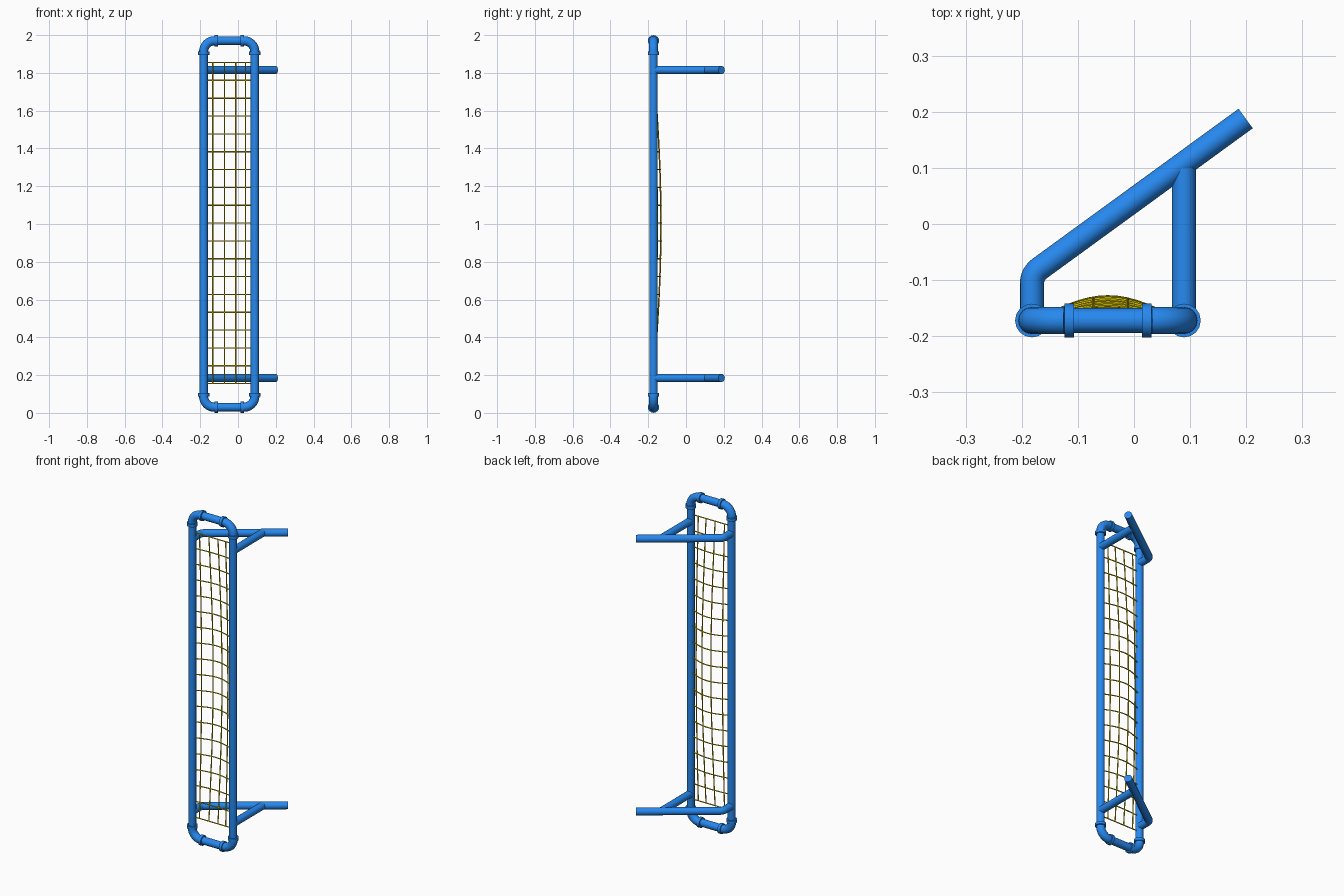
import bpy
from math import sin, cos, pi, radians
from mathutils import Vector

if "Cube" in bpy.data.objects:
    bpy.data.objects.remove(bpy.data.objects["Cube"])

XL, XR, Y = -0.182, 0.089, -0.172      # upright pipe centres
ZB, ZT = 0.03, 1.97                    # bottom and top rail centres
R, BEND = 0.022, 0.058


def material(name, color):
    m = bpy.data.materials.new(name)
    m.diffuse_color = (*color, 1)
    m.use_nodes = True
    m.node_tree.nodes["Principled BSDF"].inputs["Base Color"].default_value = m.diffuse_color
    return m


blue = material("blue_paint", (0.02, 0.25, 0.87))
yellow = material("yellow_cord", (0.72, 0.58, 0.0))


def tube(name, paths, radius, mat, res=6):
    """Round capped tubes along one or more point paths, as a single mesh."""
    cu = bpy.data.curves.new(name, 'CURVE')
    cu.dimensions = '3D'
    cu.bevel_depth = radius
    cu.bevel_resolution = res
    cu.use_fill_caps = True
    for pts in paths:
        sp = cu.splines.new('POLY')
        sp.points.add(len(pts) - 1)
        for p, co in zip(sp.points, pts):
            p.co = (*co, 1)
    ob = bpy.data.objects.new(name, cu)
    bpy.context.collection.objects.link(ob)
    bpy.ops.object.select_all(action='DESELECT')
    ob.select_set(True)
    bpy.context.view_layer.objects.active = ob
    bpy.ops.object.convert(target='MESH')
    ob = bpy.context.view_layer.objects.active
    ob.data.materials.clear()
    ob.data.materials.append(mat)
    bpy.ops.object.shade_smooth_by_angle(angle=radians(40))
    return ob


# Straight frame pipes
for side, x in (("left", XL), ("right", XR)):
    tube(f"{side}_upright", [[(x, Y, ZB + BEND), (x, Y, ZT - BEND)]], R, blue)
for end, z in (("bottom", ZB), ("top", ZT)):
    tube(f"{end}_rail", [[(XL + BEND, Y, z), (XR - BEND, Y, z)]], R, blue)

# Corner elbows with a collar at each mouth
for end, z, sz in (("bottom", ZB, 1), ("top", ZT, -1)):
    for side, x, sx in (("left", XL, 1), ("right", XR, -1)):
        arc = [(x + sx * BEND * (1 - cos(a)), Y, z + sz * BEND * (1 - sin(a)))
               for a in (i * pi / 24 for i in range(13))]
        tube(f"{end}_{side}_elbow", [arc], 0.024, blue)
        a, b = BEND, BEND + 0.017
        tube(f"{end}_{side}_collars",
             [[(x, Y, z + sz * a), (x, Y, z + sz * b)],
              [(x + sx * a, Y, z), (x + sx * b, Y, z)]], 0.03, blue)

# Wall brackets: bent diagonal arm plus straight strut
tip = Vector((0.199, 0.188, 0))
corner = Vector((XL, tip.y - 0.728 * (tip.x - XL), 0))
along = (tip - corner).normalized()
p0, p2 = corner + Vector((0, -0.018, 0)), corner + along * 0.018
bend = [p0 * (1 - t) ** 2 + corner * 2 * t * (1 - t) + p2 * t * t
        for t in (i / 8 for i in range(9))]
for end, z in (("lower", 0.185), ("upper", 1.815)):
    up = Vector((0, 0, z))
    arm = [Vector((XL, Y, 0))] + bend + [tip]
    tube(f"{end}_bracket_arm", [[p + up for p in arm]], 0.0215, blue)
    tube(f"{end}_bracket_strut", [[(XR, Y, z), (XR, 0.1, z)]], 0.0215, blue)

# Net bulging backwards between the uprights
N0, N1, ROWS = 0.155, 1.855, 19


def net_point(x, z):
    u, v = (x - XL) / (XR - XL), (z - N0) / (N1 - N0)
    return (x, Y + 0.042 * max(sin(pi * u), 0) ** 1.2 * max(sin(pi * v), 0), z)


rows = [[net_point(XL + (XR - XL) * i / 16, N0 + (N1 - N0) * r / (ROWS - 1))
         for i in range(17)] for r in range(ROWS)]
cols = [[net_point(x, N0 + (N1 - N0) * i / 36) for i in range(37)]
        for x in (-0.134, -0.072, -0.012, 0.039)]
tube("net_cross_cords", rows, 0.0032, yellow, 2)
tube("net_long_cords", cols, 0.0032, yellow, 2)
